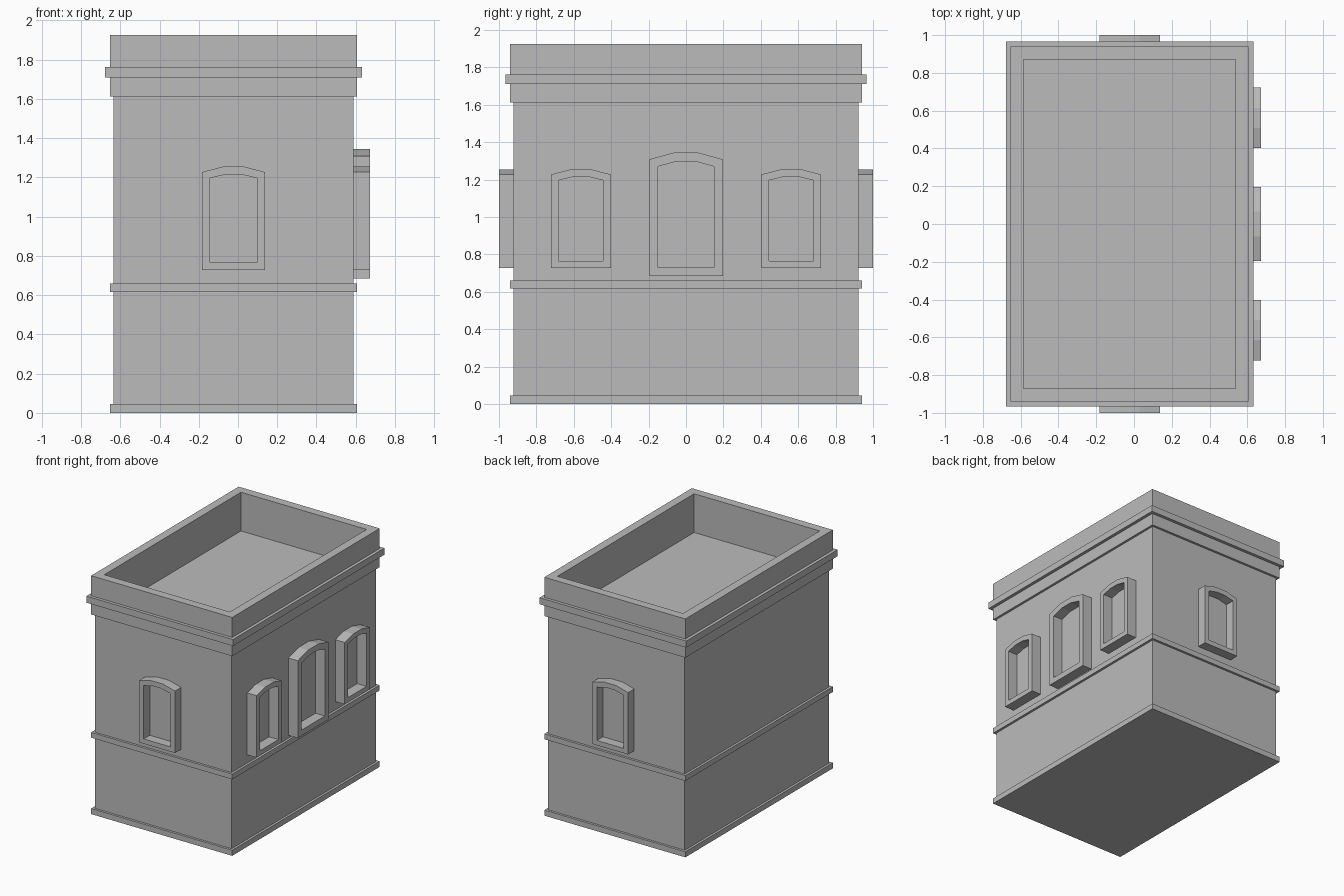
import bpy
import bmesh
from math import radians
from mathutils import Matrix, Vector

if "Cube" in bpy.data.objects:
    bpy.data.objects.remove(bpy.data.objects["Cube"])

stone = bpy.data.materials.new("grey_stone")
stone.use_nodes = True
colour = (0.5, 0.5, 0.5, 1)
stone.diffuse_color = colour
stone.node_tree.nodes["Principled BSDF"].inputs["Base Color"].default_value = colour

# Building body footprint
CX = -0.023
HALF_X, HALF_Y = 0.611, 0.922
ROOF = 1.612


def finish(name, bm):
    bmesh.ops.recalc_face_normals(bm, faces=bm.faces)
    mesh = bpy.data.meshes.new(name)
    bm.to_mesh(mesh)
    bm.free()
    mesh.materials.append(stone)
    obj = bpy.data.objects.new(name, mesh)
    bpy.context.collection.objects.link(obj)
    return obj


def bridge(bm, loops, closed):
    """Join matching vertex loops with quads."""
    pairs = list(zip(loops, loops[1:]))
    if closed:
        pairs.append((loops[-1], loops[0]))
    for a, b in pairs:
        n = len(a)
        for i in range(n):
            j = (i + 1) % n
            bm.faces.new((a[i], a[j], b[j], b[i]))


def band(name, outer, inner, z0, z1):
    """Rectangular ring around the building, offsets measured from the wall."""
    bm = bmesh.new()
    loops = []
    for off, z in ((outer, z0), (outer, z1), (inner, z1), (inner, z0)):
        hx, hy = HALF_X + off, HALF_Y + off
        loops.append([bm.verts.new((CX + sx * hx, sy * hy, z))
                      for sx, sy in ((-1, -1), (1, -1), (1, 1), (-1, 1))])
    bridge(bm, loops, True)
    return finish(name, bm)


def arch(half, bottom, spring, top):
    """Outline with a three-segment arched head."""
    return [(-half, bottom), (half, bottom), (half, spring),
            (half / 3, top), (-half / 3, top), (-half, spring)]


def window(name, outer, inner, depth, location, angle):
    """Deep frame around an opening that shows the wall behind."""
    bm = bmesh.new()
    loops = [[bm.verts.new((u, -d, z)) for u, z in outline]
             for outline, d in ((outer, 0), (outer, depth), (inner, depth), (inner, 0))]
    bridge(bm, loops, True)
    place = Matrix.Translation(Vector(location)) @ Matrix.Rotation(radians(angle), 4, 'Z')
    bmesh.ops.transform(bm, matrix=place, verts=bm.verts)
    return finish(name, bm)


# Walls with the flat roof deck as their top
walls = bmesh.new()
bmesh.ops.create_cube(walls, size=1)
bmesh.ops.scale(walls, vec=(2 * HALF_X, 2 * HALF_Y, ROOF), verts=walls.verts)
bmesh.ops.translate(walls, vec=(CX, 0, ROOF / 2), verts=walls.verts)
finish("walls_and_roof_deck", walls)

# Trim bands and parapet
band("base_band", 0.019, 0, 0, 0.045)
band("belt_course", 0.019, 0, 0.617, 0.66)
band("parapet", 0.019, -0.05, ROOF, 1.925)
band("cornice", 0.044, 0.019, 1.71, 1.763)

# Window frames
small = (arch(0.16, 0.727, 1.227, 1.255), arch(0.119, 0.766, 1.196, 1.215))
large = (arch(0.197, 0.684, 1.308, 1.344), arch(0.149, 0.73, 1.27, 1.297))
side_x = CX + HALF_X
window("front_window_frame", *small, 0.078, (CX, -HALF_Y, 0), 0)
window("back_window_frame", *small, 0.078, (CX, HALF_Y, 0), 180)
window("side_window_frame_centre", *large, 0.084, (side_x, 0, 0), 90)
for label, y in (("front", -0.562), ("back", 0.562)):
    window("side_window_frame_" + label, *small, 0.084, (side_x, y, 0), 90)
